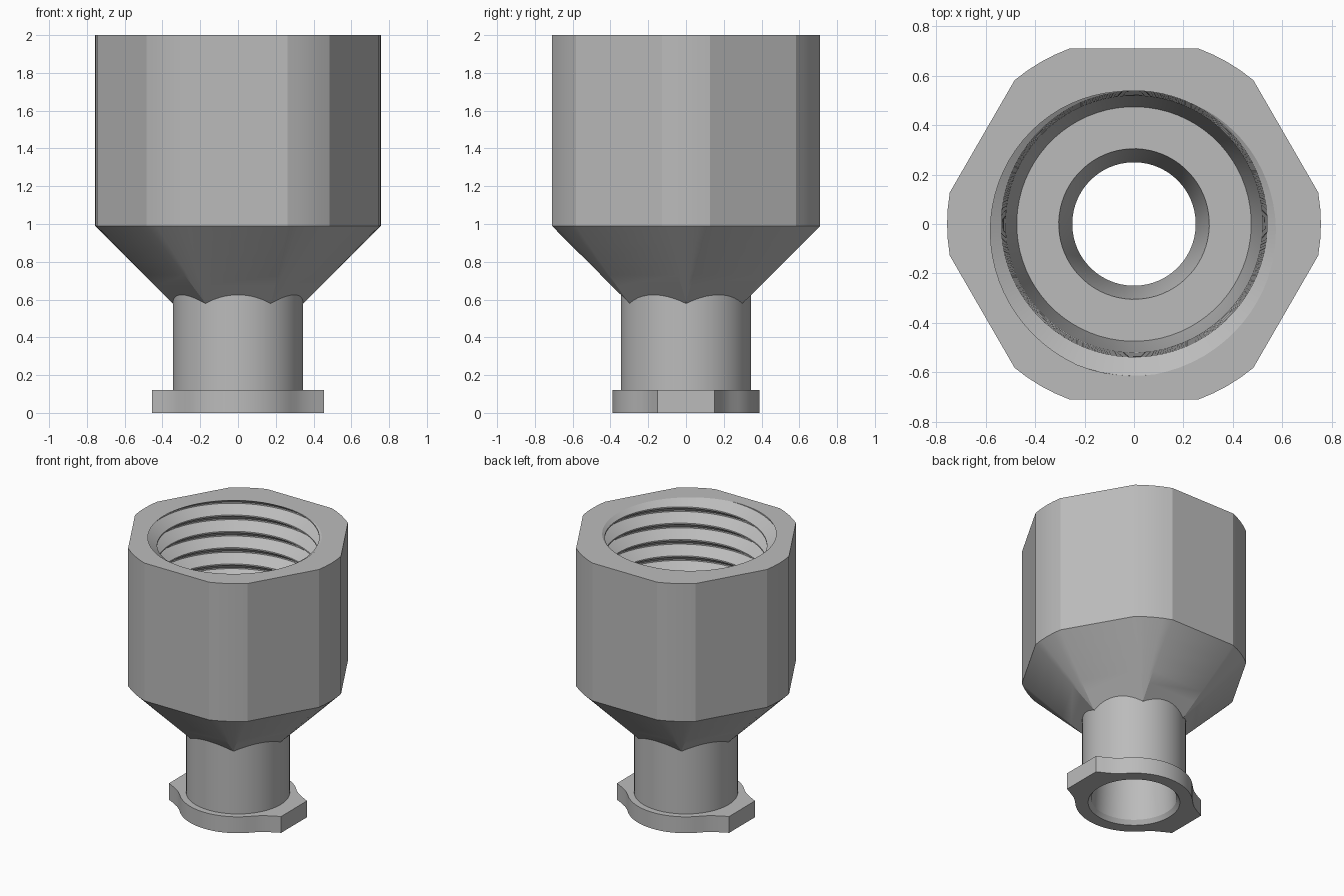
import bpy, bmesh, math
from math import cos, sin, tau, radians

cube = bpy.data.objects.get("Cube")
if cube:
    bpy.data.objects.remove(cube, do_unlink=True)

# Single grey material
grey = bpy.data.materials.new("satin grey")
grey.use_nodes = True
colour = (0.5, 0.5, 0.5, 1)
grey.diffuse_color = colour
grey.node_tree.nodes["Principled BSDF"].inputs["Base Color"].default_value = colour

SEG = 72                  # sides of every round surface
TOP, SHOULDER = 2.0, 0.99
FLAT, ROUND = 0.71, 0.757  # hexagon apothem and the radius that trims its corners
START = radians(-97)      # where the thread groove leaves the top face
PITCH, DEPTH, THREAD_END = 0.118, 0.075, 1.35


def loft(bm, rings, closed=True):
    """Skin a list of point rings with quads."""
    rows = [[bm.verts.new(p) for p in ring] for ring in rings]
    n = len(rows[0])
    for a, b in zip(rows, rows[1:]):
        for i in range(n if closed else n - 1):
            j = (i + 1) % n
            bm.faces.new((a[i], a[j], b[j], b[i]))


def circle(r, z):
    return [(r * cos(START + tau * i / SEG), r * sin(START + tau * i / SEG), z)
            for i in range(SEG)]


def lathe(bm, profile):
    loft(bm, [circle(r, z) for r, z in profile])


def cap(bm, z, up):
    """Fill between the two open loops lying at height z."""
    edges = [e for e in bm.edges if e.is_boundary
             and all(abs(v.co.z - z) < 1e-4 for v in e.verts)]
    made = bmesh.ops.triangle_fill(bm, edges=edges, use_beauty=True, normal=(0, 0, up))
    for f in made["geom"]:
        if isinstance(f, bmesh.types.BMFace):
            f.normal_update()
            if f.normal.z * up < 0:
                f.normal_flip()


def clean(bm):
    bmesh.ops.remove_doubles(bm, verts=bm.verts[:], dist=1e-4)


def finish(bm, name):
    mesh = bpy.data.meshes.new(name)
    bm.to_mesh(mesh)
    bm.free()
    mesh.materials.append(grey)
    ob = bpy.data.objects.new(name, mesh)
    bpy.context.collection.objects.link(ob)
    bpy.ops.object.select_all(action='DESELECT')
    ob.select_set(True)
    bpy.context.view_layer.objects.active = ob
    bpy.ops.object.shade_smooth_by_angle(angle=radians(18))


def hex_ring(inset, z):
    """Hexagon with rounded-off corners, moved inwards by inset."""
    a, r = FLAT - inset, ROUND - inset
    half = min(math.acos(a / r), radians(30))
    r = a / cos(half)
    ring = []
    for side in range(6):
        mid = radians(30 + 60 * side)
        gap = radians(60) - 2 * half
        for k in range(5):
            t = mid + half + gap * k / 4
            ring.append((r * cos(t), r * sin(t), z))
    return ring


def minor(z):
    return 0.54 - 0.031 * (TOP - z)


def thread_point(turn, t):
    """Point on the tapered helical thread, clipped to its length."""
    z = max(THREAD_END, min(TOP, TOP + PITCH * (turn + t / tau)))
    u = ((z - TOP) / PITCH - t / tau) % 1
    v = 2 * min(u, 1 - u)
    groove = max(0, min(1, (0.92 - v) / 0.84))
    fade = min(1, (z - THREAD_END) / 0.12)
    r = minor(z) + DEPTH * groove * fade
    return (r * cos(START + t), r * sin(START + t), z)


# Hexagonal body: tapered shoulder, hexagon, threaded socket
bm = bmesh.new()
insets = [0.415, 0.406, 0.39, 0.36, 0.32, 0.26, 0.18, 0.09, 0]
loft(bm, [hex_ring(d, SHOULDER - d) for d in insets] + [hex_ring(0, TOP)])
turns = [n + u for n in range(1, -9, -1) for u in (0.46, 0.04, -0.04, -0.46)]
loft(bm, [[thread_point(k, tau * i / SEG) for i in range(SEG + 1)] for k in turns],
     closed=False)
lathe(bm, [(minor(THREAD_END), THREAD_END), (0.475, 1.0), (0.305, 1.0)])
clean(bm)
bmesh.ops.dissolve_degenerate(bm, dist=1e-5, edges=bm.edges[:])
cap(bm, TOP, 1)
finish(bm, "hex_body")

# Neck tube
bm = bmesh.new()
lathe(bm, [(0.345, 0.1), (0.345, 0.66)])
finish(bm, "neck")

# Tapered bore
bm = bmesh.new()
lathe(bm, [(0.305, 1.0), (0.25, 0.75), (0.284, 0.03), (0.305, 0)])
finish(bm, "bore")

# Collar with two locking lugs
lug = [(0.455, 0.0), (0.455, 0.15), (0.40, 0.178), (0.35, 0.207), (0.31, 0.24)]
quarter = lug + [(0.39 * cos(radians(a)), 0.39 * sin(radians(a)))
                 for a in range(45, 91, 5)]
half = quarter + [(-x, y) for x, y in quarter[-2::-1]]
outline = half + [(-x, -y) for x, y in half[1:-1]]
bm = bmesh.new()
loft(bm, [[(x, y, z) for x, y in outline] for z in (0, 0.12)])
for z, r, up in ((0, 0.305, -1), (0.12, 0.345, 1)):
    ring = [bm.verts.new(p) for p in circle(r, z)]
    for i in range(SEG):
        bm.edges.new((ring[i - 1], ring[i]))
    edges = [e for e in bm.edges if (e.is_boundary or e.is_wire)
             and all(abs(v.co.z - z) < 1e-4 for v in e.verts)]
    made = bmesh.ops.triangle_fill(bm, edges=edges, use_beauty=True, normal=(0, 0, up))
    for f in made["geom"]:
        if isinstance(f, bmesh.types.BMFace):
            f.normal_update()
            if f.normal.z * up < 0:
                f.normal_flip()
finish(bm, "lug_collar")
